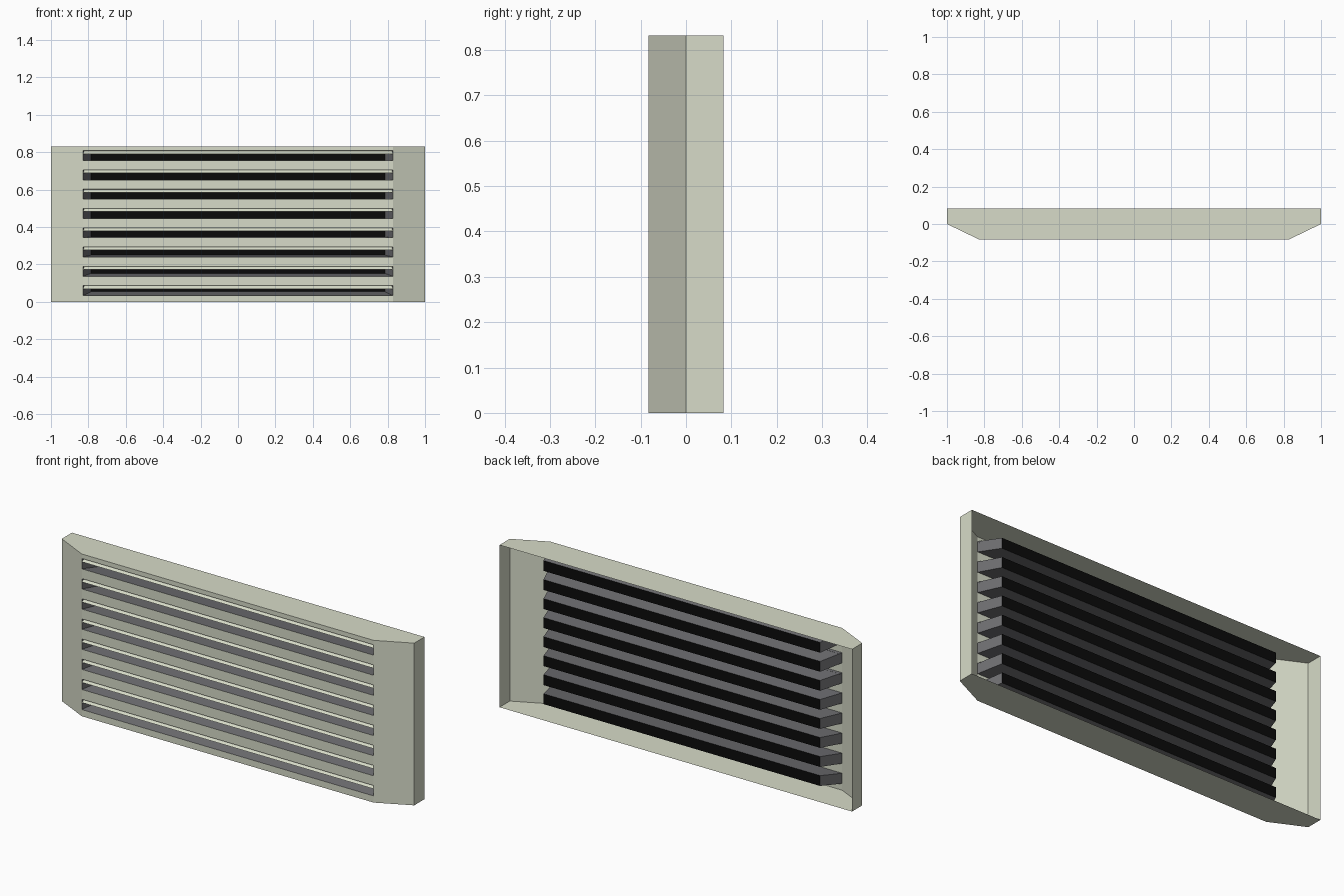
import bpy

if "Cube" in bpy.data.objects:
    bpy.data.objects.remove(bpy.data.objects["Cube"])

W, H, D = 1.0, 0.832, 0.083      # half width, height, half depth
FX, BX = 0.828, 0.785            # half width of slots: front and back
BACK_Y = 0.034
COUNT, PITCH, Z0 = 8, 0.1031, 0.034
SLOT_H, GAP_H = 0.053, 0.036     # full slot, and the part below the lip


def material(name, color):
    m = bpy.data.materials.new(name)
    m.diffuse_color = (*color, 1)
    m.use_nodes = True
    m.node_tree.nodes["Principled BSDF"].inputs["Base Color"].default_value = m.diffuse_color
    return m


green = material("pale_green", (0.68, 0.71, 0.58))
grey = material("dark_grey", (0.16, 0.16, 0.17))
black = material("black", (0.003, 0.003, 0.003))


def sheet(name, faces, mat):
    """Object made of separate flat polygons, welded where they touch."""
    verts, polys, index = [], [], {}
    for face in faces:
        poly = []
        for p in face:
            key = tuple(round(c, 5) for c in p)
            if key not in index:
                index[key] = len(verts)
                verts.append(key)
            poly.append(index[key])
        polys.append(poly)
    me = bpy.data.meshes.new(name)
    me.from_pydata(verts, [], polys)
    me.materials.append(mat)
    ob = bpy.data.objects.new(name, me)
    bpy.context.collection.objects.link(ob)
    return ob


def ring(hx, y, z0, z1):
    return [(-hx, y, z0), (hx, y, z0), (hx, y, z1), (-hx, y, z1)]


# Housing: open-backed shell with chamfered ends
outline = [(-W, D), (-W, 0), (-FX, -D), (FX, -D), (W, 0), (W, D)]
shell = [[(x, y, H) for x, y in outline],
         [(x, y, 0) for x, y in reversed(outline)]]
for i in (0, 1, 3, 4):
    (xa, ya), (xb, yb) = outline[i], outline[i + 1]
    shell.append([(xa, ya, 0), (xb, yb, 0), (xb, yb, H), (xa, ya, H)])
sheet("housing", shell, green)

# Front bars between the slots
slots = [Z0 + i * PITCH for i in range(COUNT)]
lows = [0] + [z + SLOT_H for z in slots]
highs = slots + [H]
sheet("front_bars", [ring(FX, -D, a, b) for a, b in zip(lows, highs)], green)

# Sloping lips, tapered ducts and black back plates
lips, ducts, backs = [], [], []
for i, z in enumerate(slots):
    zt = z + GAP_H
    lips.append([(-FX, -D, zt), (FX, -D, zt),
                 (FX - 0.006, -D + 0.017, z + SLOT_H),
                 (-FX + 0.006, -D + 0.017, z + SLOT_H)])
    zb = z + 0.021 - 0.0055 * i
    front = ring(FX, -D, z, z + SLOT_H)
    back = ring(BX, BACK_Y, zb, zb + SLOT_H)
    for k in range(4):
        n = (k + 1) % 4
        ducts.append([front[k], back[k], back[n], front[n]])
    backs.append(back[::-1])
sheet("slot_lips", lips, green)
sheet("slot_ducts", ducts, grey)
sheet("duct_backs", backs, black)
